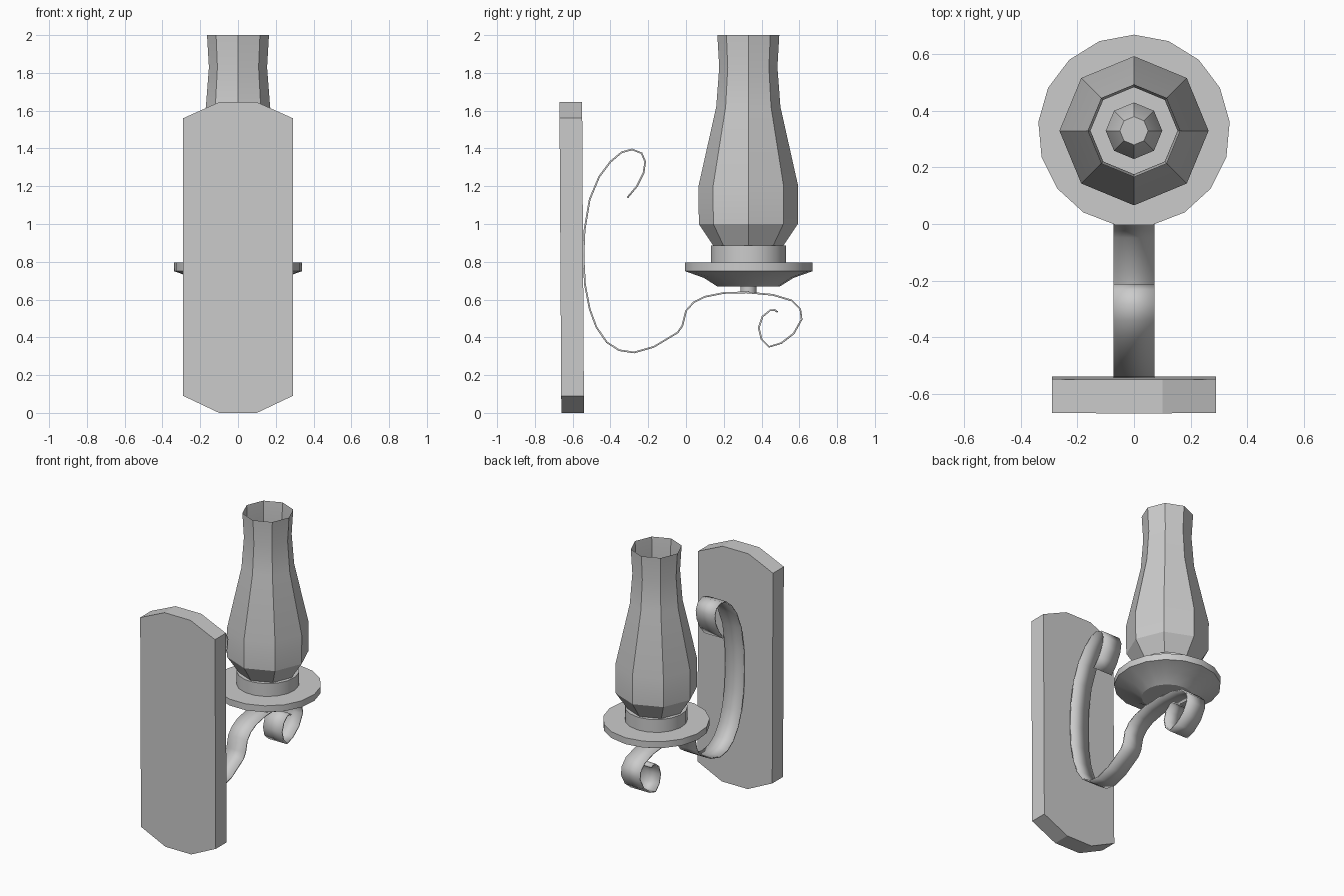
import bpy, bmesh, math

if "Cube" in bpy.data.objects:
    bpy.data.objects.remove(bpy.data.objects["Cube"])

CY = 0.33  # lamp axis in y


def finish(name, bm, smooth=True):
    bmesh.ops.recalc_face_normals(bm, faces=bm.faces)
    me = bpy.data.meshes.new(name)
    bm.to_mesh(me)
    bm.free()
    ob = bpy.data.objects.new(name, me)
    bpy.context.collection.objects.link(ob)
    if smooth:
        bpy.ops.object.select_all(action='DESELECT')
        ob.select_set(True)
        bpy.context.view_layer.objects.active = ob
        bpy.ops.object.shade_smooth_by_angle(angle=math.radians(30))
    return ob


def lathe(name, profile, sides, cap_bottom=True, cap_top=True):
    bm = bmesh.new()
    rings = []
    for r, z in profile:
        angles = [math.pi / 2 + 2 * math.pi * i / sides for i in range(sides)]
        rings.append([bm.verts.new((r * math.cos(a), CY + r * math.sin(a), z)) for a in angles])
    for a, b in zip(rings, rings[1:]):
        for i in range(sides):
            j = (i + 1) % sides
            bm.faces.new((a[i], a[j], b[j], b[i]))
    if cap_bottom:
        bm.faces.new(rings[0])
    if cap_top:
        bm.faces.new(rings[-1])
    return finish(name, bm)


# Wall plate: clipped-corner board leaning back very slightly
half = [(0.10, 0.0), (0.29, 0.09), (0.29, 1.56), (0.10, 1.645)]
outline = half + [(-x, z) for x, z in reversed(half)]
bm = bmesh.new()
front = [bm.verts.new((x, -0.66 - 0.006 * z, z)) for x, z in outline]
back = [bm.verts.new((x, -0.54 - 0.006 * z, z)) for x, z in outline]
bm.faces.new(front)
bm.faces.new(back)
for i in range(len(outline)):
    j = (i + 1) % len(outline)
    bm.faces.new((front[i], front[j], back[j], back[i]))
finish("wall_plate", bm, smooth=False)

# Scrolled flat iron arm, side path as (y, z)
path = [(-0.31, 1.14), (-0.26, 1.20), (-0.225, 1.27), (-0.216, 1.33), (-0.235, 1.375),
        (-0.285, 1.395), (-0.34, 1.38), (-0.40, 1.33), (-0.46, 1.25), (-0.51, 1.13),
        (-0.537, 0.97), (-0.543, 0.83), (-0.535, 0.68), (-0.51, 0.55), (-0.475, 0.455),
        (-0.42, 0.375), (-0.355, 0.332), (-0.275, 0.32), (-0.17, 0.35), (-0.045, 0.425),
        (-0.02, 0.46), (0.0, 0.54), (0.04, 0.585), (0.10, 0.615), (0.20, 0.635),
        (0.32, 0.638), (0.46, 0.625), (0.56, 0.595), (0.605, 0.55), (0.612, 0.495),
        (0.57, 0.42), (0.505, 0.37), (0.44, 0.35), (0.40, 0.39), (0.385, 0.45),
        (0.405, 0.51), (0.445, 0.543), (0.47, 0.545), (0.485, 0.533)]
bm = bmesh.new()
left = [bm.verts.new((-0.073, y, z)) for y, z in path]
right = [bm.verts.new((0.073, y, z)) for y, z in path]
for i in range(len(path) - 1):
    bm.faces.new((left[i], right[i], right[i + 1], left[i + 1]))
arm = finish("scroll_arm", bm)
mod = arm.modifiers.new("thickness", 'SOLIDIFY')
mod.thickness = 0.009
mod.offset = 0

# Dish on its short stem, with the collar that holds the chimney
lathe("stem", [(0.042, 0.635), (0.042, 0.675)], 17)
lathe("drip_dish", [(0.165, 0.668), (0.24, 0.715), (0.34, 0.75), (0.34, 0.795)], 17)
lathe("collar", [(0.20, 0.79), (0.20, 0.885)], 17)

# Bulb inside the chimney
lathe("bulb", [(0.06, 0.88), (0.10, 1.02), (0.10, 1.12), (0.05, 1.22)], 8)

# Eight-sided open glass chimney
lathe("glass_chimney", [(0.185, 0.884), (0.262, 1.0), (0.264, 1.2), (0.17, 1.62),
                        (0.154, 1.83), (0.164, 2.0)], 8, False, False)
